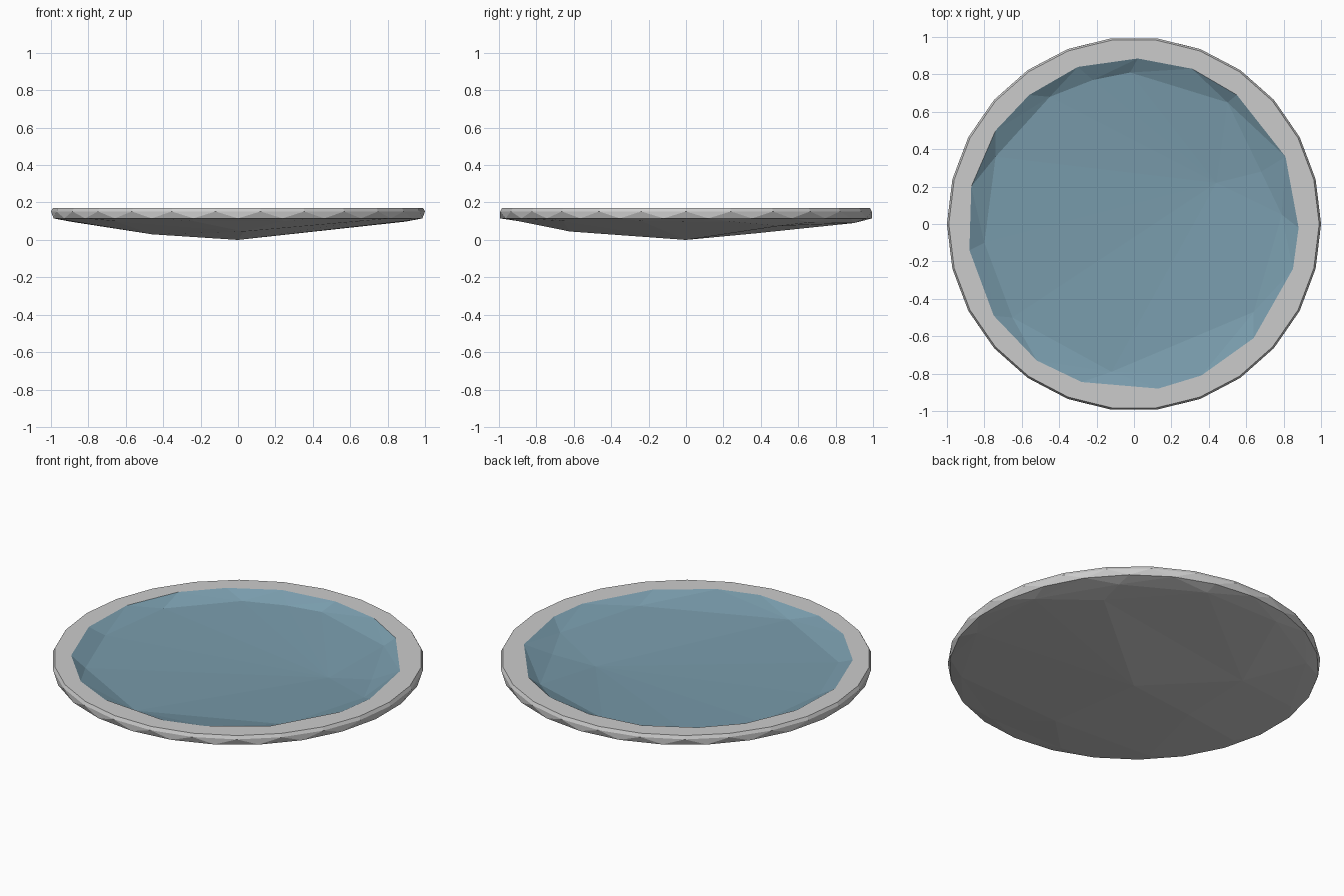
import bpy, math
from mathutils import Vector
from mathutils.geometry import delaunay_2d_cdt

if "Cube" in bpy.data.objects:
    bpy.data.objects.remove(bpy.data.objects["Cube"])


def material(name, rgb):
    m = bpy.data.materials.new(name)
    m.diffuse_color = (*rgb, 1)
    m.use_nodes = True
    m.node_tree.nodes["Principled BSDF"].inputs["Base Color"].default_value = m.diffuse_color
    return m


GREY = material("light grey", (0.60, 0.60, 0.60))
BLUE = material("dusty blue", (0.19, 0.33, 0.41))
DARK = material("underside grey", (0.60, 0.60, 0.60))


def add(name, verts, faces, mat):
    me = bpy.data.meshes.new(name)
    me.from_pydata(verts, [], faces)
    me.materials.append(mat)
    ob = bpy.data.objects.new(name, me)
    bpy.context.collection.objects.link(ob)
    return ob


def ring(n, r, z, turn=0.0):
    return [(r * math.cos(2 * math.pi * (i + turn) / n),
             r * math.sin(2 * math.pi * (i + turn) / n), z) for i in range(n)]


def sheet(name, loops, mat, down=False, hole=None):
    """Triangulate nested loops of 3D points; faces wholly on the hole loop are left out."""
    pts, edges, inner = [], [], set()
    for k, loop in enumerate(loops):
        s, n = len(pts), len(loop)
        pts += loop
        if n > 2:
            edges += [(s + i, s + (i + 1) % n) for i in range(n)]
        if k == hole:
            inner = set(range(s, s + n))
    _, _, tris, orig, _, _ = delaunay_2d_cdt([Vector(p[:2]) for p in pts], edges, [], 0, 1e-5)
    faces = []
    for t in tris:
        f = [orig[i][0] for i in t]
        if inner and all(i in inner for i in f):
            continue
        a, b, c = (Vector(pts[i]) for i in f)
        if ((b - a).cross(c - a).z < 0) != down:
            f.reverse()
        faces.append(f)
    return add(name, pts, faces, mat)


N, TOP = 26, 0.17
top_ring = ring(N, 0.99, TOP)
mid_ring = ring(N, 1.0, 0.152)
low_ring = ring(N, 0.993, 0.115, 0.5)

# irregular opening where the rim meets the bowl
opening = [(x, y, TOP) for x, y in [
    (.02, .885), (-.3, .84), (-.56, .69), (-.74, .5), (-.87, .2), (-.88, -.14),
    (-.75, -.49), (-.52, -.73), (-.28, -.845), (.13, -.88), (.36, -.81),
    (.64, -.61), (.85, -.24), (.88, -.02), (.81, .36), (.55, .69), (.31, .83)]]

# flat rim
sheet("rim_top", [top_ring, opening], GREY, hole=1)

# outer edge with triangular facets
verts = top_ring + mid_ring + low_ring
faces = []
for i in range(N):
    j = (i + 1) % N
    faces += [(i, N + i, N + j, j),
              (N + i, 2 * N + i, N + j),
              (N + j, 2 * N + i, 2 * N + j)]
add("rim_edge", verts, faces, GREY)

# shallow faceted bowl: floor outline and one low point
floor = [(x, y, 0.126) for x, y in [
    (-.02, .81), (-.22, .77), (-.45, .68), (-.74, .36), (-.8, -.1), (-.65, -.5),
    (-.12, -.79), (.64, -.47), (.79, .05)]]
floor += [(.68, .28, .115), (.5, .65, .126)]
sheet("bowl_inside", [opening, floor, [(.44, .22, .085)]], BLUE)

# underside: outer bevel, then a few broad facets down to the tip
bevel = [(x, y, 0.101 - 0.012 * max(0, y)) for x, y, _ in ring(12, 0.93, 0, 0.5)]
tip = [(.0, .0, .0), (.63, .5, .075), (-.45, .37, .035), (-.46, -.09, .03), (.03, -.62, .045)]
sheet("underside", [low_ring, bevel, tip], DARK, down=True)
